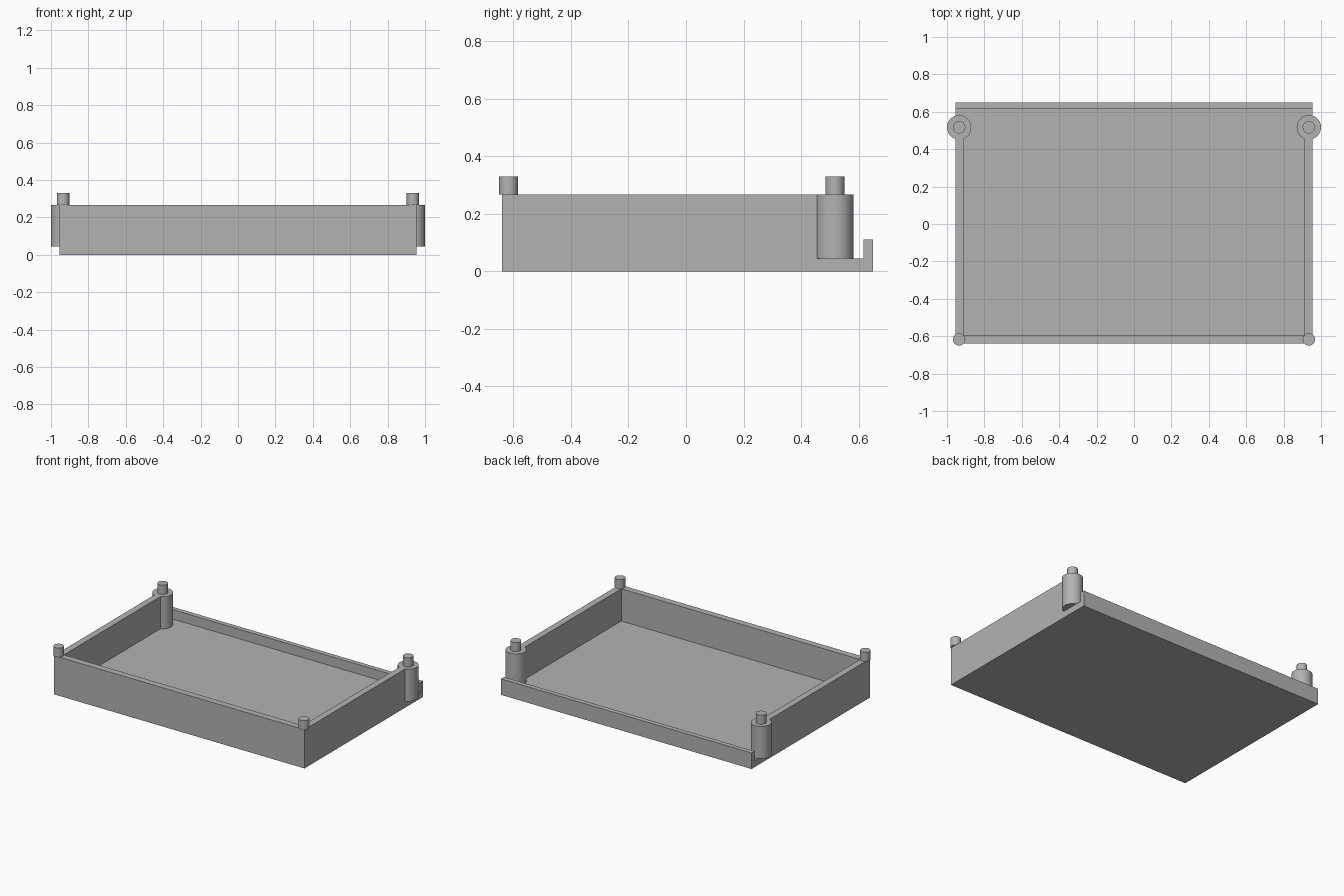
import bpy
import bmesh
from math import radians

if "Cube" in bpy.data.objects:
    bpy.data.objects.remove(bpy.data.objects["Cube"], do_unlink=True)

grey = bpy.data.materials.new("plain grey")
grey.use_nodes = True
grey.diffuse_color = (0.45, 0.45, 0.45, 1)
grey.node_tree.nodes["Principled BSDF"].inputs["Base Color"].default_value = grey.diffuse_color

FLOOR, RIM, PIN_TOP = 0.045, 0.267, 0.33
HALF, WALL = 0.955, 0.045
FRONT, BACK, POST_Y = -0.64, 0.65, 0.517


def extrude_profile(name, points, half_width):
    """Extrude a closed (y, z) outline along x."""
    bm = bmesh.new()
    face = bm.faces.new([bm.verts.new((-half_width, y, z)) for y, z in points])
    new = bmesh.ops.extrude_face_region(bm, geom=[face])["geom"]
    moved = [v for v in new if isinstance(v, bmesh.types.BMVert)]
    bmesh.ops.translate(bm, verts=moved, vec=(2 * half_width, 0, 0))
    bmesh.ops.recalc_face_normals(bm, faces=bm.faces)
    mesh = bpy.data.meshes.new(name)
    bm.to_mesh(mesh)
    bm.free()
    obj = bpy.data.objects.new(name, mesh)
    bpy.context.collection.objects.link(obj)
    mesh.materials.append(grey)
    return obj


def cylinder(name, x, y, radius, bottom, top):
    bpy.ops.mesh.primitive_cylinder_add(vertices=48, radius=radius, depth=top - bottom,
                                        location=(x, y, (top + bottom) / 2))
    obj = bpy.context.object
    obj.name = name
    obj.data.materials.append(grey)
    bpy.ops.object.shade_smooth_by_angle(angle=radians(30))


# Tray body: floor, tall walls and the low lip at the back
tray = extrude_profile("tray", [
    (FRONT, 0), (BACK, 0), (BACK, 0.11), (0.617, 0.11), (0.617, FLOOR),
    (POST_Y, FLOOR), (POST_Y, RIM), (FRONT, RIM)], HALF)

# Hollow between the side walls, open towards the back
cutter = extrude_profile("hollow_cutter", [
    (FRONT + WALL, FLOOR), (0.58, FLOOR), (0.58, 0.4), (FRONT + WALL, 0.4)], HALF - WALL)
cutter.hide_render = True
cut = tray.modifiers.new("hollow", 'BOOLEAN')
cut.operation = 'DIFFERENCE'
cut.solver = 'EXACT'
cut.object = cutter
bpy.context.view_layer.objects.active = tray
bpy.ops.object.modifier_apply(modifier=cut.name)
bpy.data.objects.remove(cutter, do_unlink=True)

# Corner pins, with thick posts under the back pair
for side, sign in (("left", 1), ("right", -1)):
    x = sign * 0.935
    cylinder(f"back_{side}_post", x, POST_Y, 0.065, FLOOR, RIM)
    cylinder(f"back_{side}_pin", x, POST_Y, 0.033, RIM, PIN_TOP)
    cylinder(f"front_{side}_pin", x, -0.617, 0.033, RIM, PIN_TOP)
